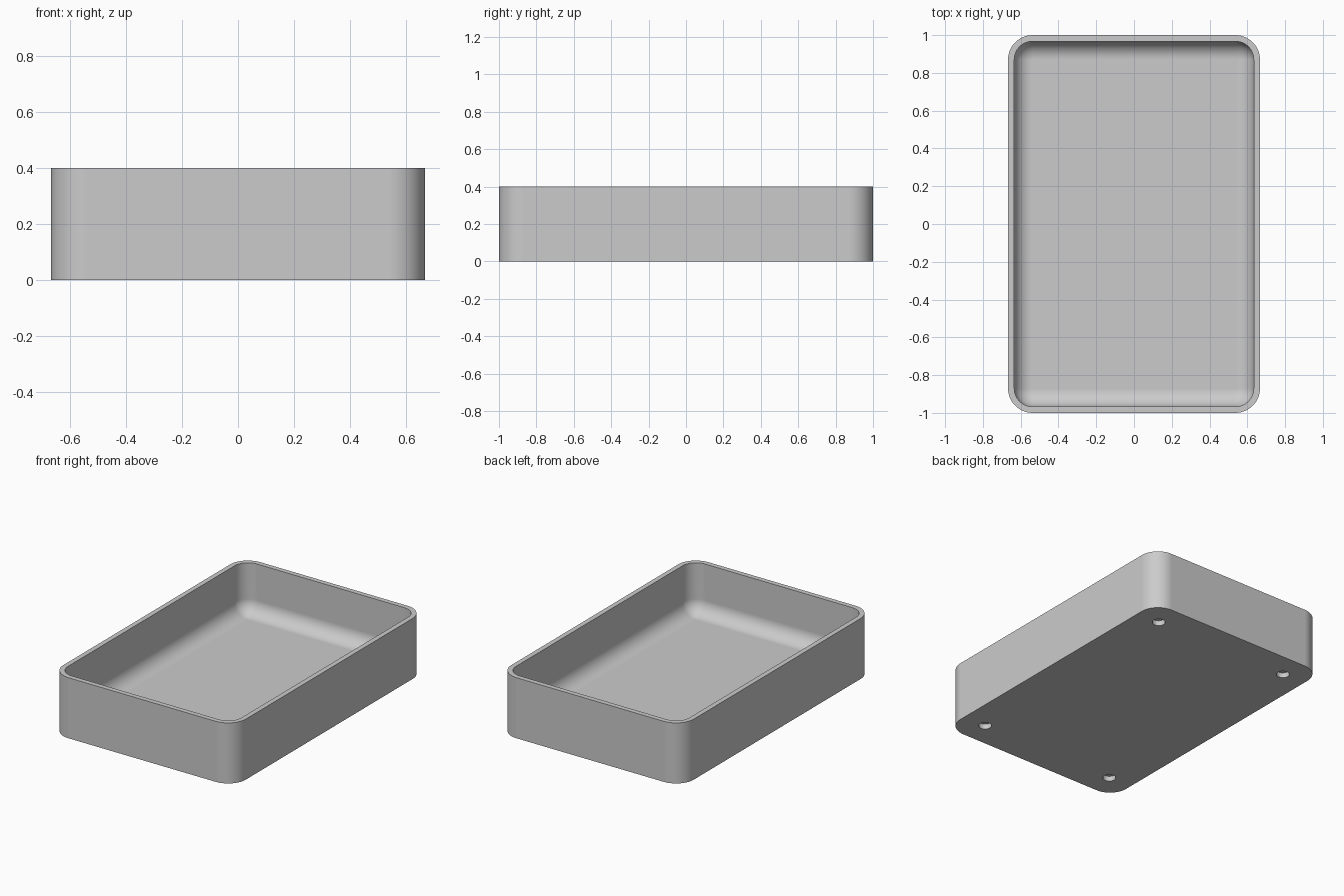
import bpy
import bmesh
from math import sin, cos, pi

HALF_X, HALF_Y, HEIGHT = 0.667, 1.0, 0.4
CORNER, WALL, FLOOR, FILLET = 0.13, 0.033, 0.067, 0.094
HOLE_X, HOLE_Y, HOLE_RADIUS, HOLE_DEPTH = 0.5, 0.833, 0.04, 0.034
STEPS = 12

if "Cube" in bpy.data.objects:
    bpy.data.objects.remove(bpy.data.objects["Cube"], do_unlink=True)

grey = bpy.data.materials.new("light_grey")
grey.use_nodes = True
colour = (0.6, 0.6, 0.6, 1)
grey.diffuse_color = colour
grey.node_tree.nodes["Principled BSDF"].inputs["Base Color"].default_value = colour


def rounded_ring(bm, inset, z):
    """Rounded rectangle of vertices, offset inwards from the outer wall."""
    radius = CORNER - inset
    ring = []
    for quarter, (sx, sy) in enumerate([(1, 1), (-1, 1), (-1, -1), (1, -1)]):
        for step in range(STEPS + 1):
            a = (quarter + step / STEPS) * pi / 2
            ring.append(bm.verts.new((sx * (HALF_X - CORNER) + radius * cos(a),
                                      sy * (HALF_Y - CORNER) + radius * sin(a), z)))
    return ring


# Tray cross-section: outer wall, rim, inner wall, then fillet to the floor
section = [(0, 0), (0, HEIGHT), (WALL, HEIGHT)]
for i in range(STEPS + 1):
    a = i / STEPS * pi / 2
    section.append((WALL + FILLET * (1 - cos(a)), FLOOR + FILLET * (1 - sin(a))))

bm = bmesh.new()
rings = [rounded_ring(bm, inset, z) for inset, z in section]
for lower, upper in zip(rings, rings[1:]):
    for i in range(len(lower)):
        j = (i + 1) % len(lower)
        bm.faces.new((lower[i], lower[j], upper[j], upper[i]))
bm.faces.new(rings[0][::-1])
bm.faces.new(rings[-1])
bmesh.ops.recalc_face_normals(bm, faces=bm.faces)
mesh = bpy.data.meshes.new("tray")
bm.to_mesh(mesh)
bm.free()
mesh.materials.append(grey)
tray = bpy.data.objects.new("tray", mesh)
bpy.context.collection.objects.link(tray)

# Blind round holes in the underside, one near each corner
for sx in (-1, 1):
    for sy in (-1, 1):
        bpy.ops.mesh.primitive_cylinder_add(
            vertices=32, radius=HOLE_RADIUS, depth=2 * HOLE_DEPTH,
            location=(sx * HOLE_X, sy * HOLE_Y, 0))
        cutter = bpy.context.object
        cutter.name = "hole_cutter"
        cutter.data.materials.append(grey)
        cut = tray.modifiers.new("hole", 'BOOLEAN')
        cut.operation = 'DIFFERENCE'
        cut.solver = 'EXACT'
        cut.object = cutter
        bpy.context.view_layer.objects.active = tray
        bpy.ops.object.modifier_apply(modifier=cut.name)
        bpy.data.objects.remove(cutter, do_unlink=True)

# Smooth rounded corners and fillet, crisp rim and base edges
bpy.ops.object.select_all(action='DESELECT')
tray.select_set(True)
bpy.context.view_layer.objects.active = tray
bpy.ops.object.shade_smooth_by_angle(angle=pi / 6)
weighted = tray.modifiers.new("weighted_normals", 'WEIGHTED_NORMAL')
weighted.keep_sharp = True
